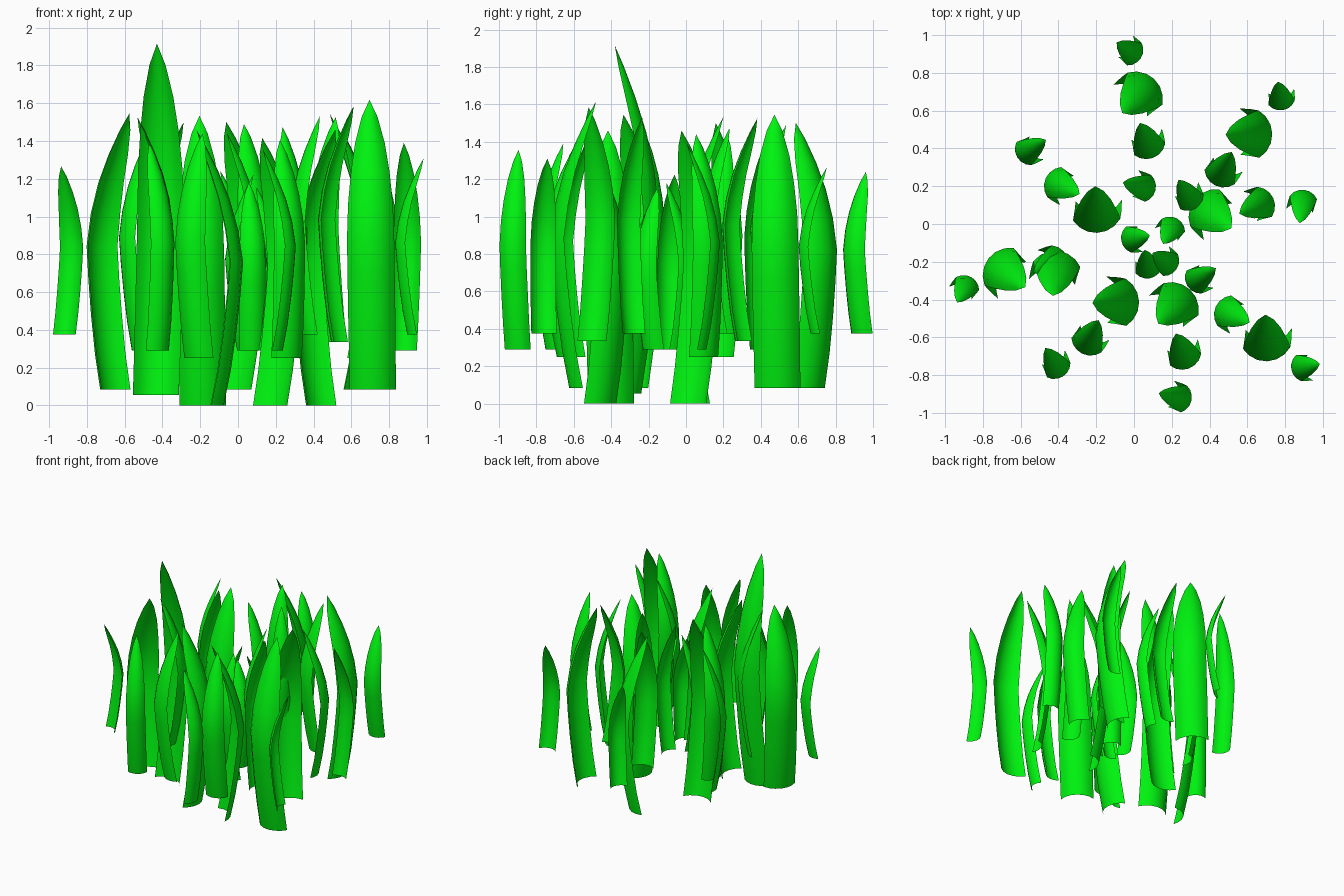
import bpy, math
from mathutils import Vector

if "Cube" in bpy.data.objects:
    bpy.data.objects.remove(bpy.data.objects["Cube"])

green = bpy.data.materials.new("grass_green")
green.diffuse_color = (0.0, 0.9, 0.005, 1)
green.use_nodes = True
green.node_tree.nodes["Principled BSDF"].inputs["Base Color"].default_value = green.diffuse_color

# Blade outline: (height fraction, bend per size, width fraction)
PROFILE = [(0, .025, .98), (.13, .063, .99), (.27, .092, 1), (.4, .113, 1), (.52, .127, 1),
           (.64, .1, .95), (.75, .055, .82), (.85, -.005, .63), (.94, -.07, .34), (1, -.12, 0)]
ARC = [-1, -.67, -.33, 0, .33, .67, 1]
SPREAD = math.radians(60)


def blade(name, pos, z0, length, width, heading, bend):
    """One arched, tapering leaf; heading is the direction of its bulge in degrees."""
    a = math.radians(heading)
    v = Vector((math.cos(a), math.sin(a), 0))
    u = Vector((-v.y, v.x, 0))
    base = Vector((pos[0], pos[1], z0))
    verts, faces = [], []
    n = len(ARC)
    for t, b, w in PROFILE[:-1]:
        for s in ARC:
            ang = s * SPREAD
            half = width * w / 2
            side = half * math.sin(ang) / math.sin(SPREAD)
            back = half * (1 - math.cos(ang)) * 1.12
            drift = .015 * bend * max(0, 1 - t / .5)   # foot leans slightly sideways
            verts.append(base + u * (side + drift) + v * (b * bend - back) + Vector((0, 0, t * length)))
    rows = len(PROFILE) - 1
    for r in range(rows - 1):
        for i in range(n - 1):
            k = r * n + i
            faces.append((k, k + 1, k + n + 1, k + n))
    # pointed tip
    verts.append(base + v * PROFILE[-1][1] * bend + Vector((0, 0, length)))
    k = (rows - 1) * n
    faces += [(k + i, k + i + 1, len(verts) - 1) for i in range(n - 1)]
    me = bpy.data.meshes.new(name)
    me.from_pydata([tuple(p) for p in verts], [], faces)
    me.polygons.foreach_set("use_smooth", [True] * len(faces))
    me.materials.append(green)
    ob = bpy.data.objects.new(name, me)
    bpy.context.collection.objects.link(ob)


# Row of four blades: name, base z, length, width, heading, bend
ROW = [("large_blade", .09, 1.46, .25, 47, 1.0),
       ("short_blade", .38, .89, .14, -34, .62),
       ("medium_blade", .34, 1.19, .175, -70, .8),
       ("slim_blade", .38, 1.1, .145, -13, .72)]

# Each row appears twice: rotation, height scale, outer positions, shift of the inner copy
ROWS = [("north", 0, .97, [(.02, .675), (-.03, .92), (.065, .445), (.025, .2)], (.19, -1.115)),
        ("northeast", -46, 1.0, [(.605, .475), (.775, .68), (.475, .295), (.28, .16)], (-.705, -.89)),
        ("southeast", -135, 1.05, [(.70, -.60), (.91, -.755), (.525, -.48), (.36, -.28)], (-.90, .68)),
        ("west", 95, 1.0, [(-.67, -.26), (-.90, -.35), (-.445, -.215), (-.2, -.22)], (1.09, .31))]

for row, rot, hs, spots, shift in ROWS:
    for copy in ("outer", "inner"):
        inner = copy == "inner"
        for (name, z0, length, width, head, bend), spot in zip(ROW, spots):
            if row == "west" and not inner and name == "slim_blade":
                continue  # replaced by the tall blade
            p = Vector(spot) + (Vector(shift) if inner else Vector((0, 0)))
            blade(f"{row}_{copy}_{name}", p, z0 - (.085 if inner else 0),
                  length * hs, width, head + rot, bend)

# Single tallest blade
blade("tall_blade", (-.415, -.265), .06, 1.86, .25, 83, .97)

# Rest on the ground
low = min(v.co.z for o in bpy.data.objects for v in o.data.vertices)
for o in bpy.data.objects:
    o.location.z -= low
